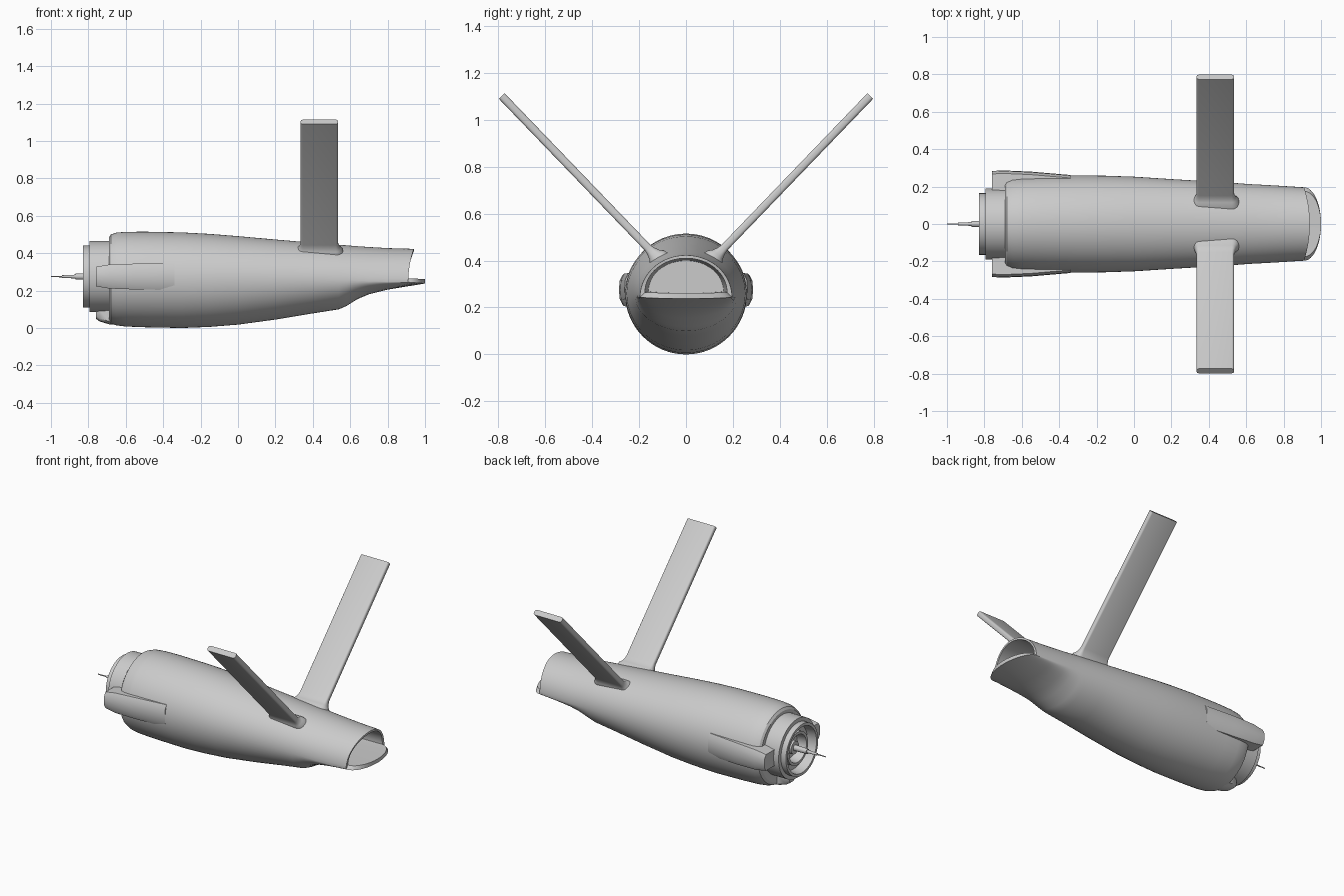
import bpy, bmesh, math
from mathutils import Vector

if "Cube" in bpy.data.objects:
    bpy.data.objects.remove(bpy.data.objects["Cube"])

grey = bpy.data.materials.new("plain_grey")
grey.use_nodes = True
grey.diffuse_color = (0.6, 0.6, 0.6, 1)
grey.node_tree.nodes["Principled BSDF"].inputs["Base Color"].default_value = (0.6, 0.6, 0.6, 1)

SEG = 64
AXIS_Z = 0.275


def loft(name, rings, angle=30):
    """Skin a list of equal-length point rings and cap both ends."""
    bm = bmesh.new()
    loops = [[bm.verts.new(p) for p in ring] for ring in rings]
    n = len(loops[0])
    for a, b in zip(loops, loops[1:]):
        for i in range(n):
            j = (i + 1) % n
            bm.faces.new((a[i], a[j], b[j], b[i]))
    bm.faces.new(loops[0])
    bm.faces.new(loops[-1])
    bmesh.ops.recalc_face_normals(bm, faces=bm.faces)
    mesh = bpy.data.meshes.new(name)
    bm.to_mesh(mesh)
    bm.free()
    mesh.materials.append(grey)
    obj = bpy.data.objects.new(name, mesh)
    bpy.context.collection.objects.link(obj)
    bpy.ops.object.select_all(action='DESELECT')
    obj.select_set(True)
    bpy.context.view_layer.objects.active = obj
    bpy.ops.object.shade_smooth_by_angle(angle=math.radians(angle))
    return obj


def lathe(name, profile):
    """Revolve (x, radius) pairs about the engine axis."""
    angles = [2 * math.pi * i / SEG for i in range(SEG)]
    return loft(name, [[(x, r * math.cos(a), AXIS_Z + r * math.sin(a)) for a in angles]
                       for x, r in profile])


def section(x, w, mid, top, bottom, rear=False):
    """Body ring: two half ellipses joined at height mid; rear shapes the exhaust edge."""
    ring = []
    for i in range(SEG):
        a = 2 * math.pi * i / SEG
        s = math.sin(a)
        z = mid + s * (top - mid if s > 0 else mid - bottom)
        shift = (0.03 * s * s if s > 0 else -0.09 * s) if rear else 0
        ring.append((x + shift, w * math.cos(a), z))
    return ring


# Fuselage with a scooped tail and hollow exhaust
body = [
    (-0.69, 0.19, 0.27, 0.46, 0.08), (-0.69, 0.22, 0.265, 0.485, 0.04),
    (-0.68, 0.235, 0.26, 0.5, 0.025), (-0.65, 0.248, 0.26, 0.51, 0.014),
    (-0.6, 0.254, 0.26, 0.514, 0.008), (-0.5, 0.258, 0.26, 0.515, 0.004),
    (-0.3, 0.26, 0.26, 0.511, 0), (-0.15, 0.258, 0.26, 0.503, 0.006),
    (0, 0.253, 0.26, 0.491, 0.018), (0.2, 0.24, 0.26, 0.473, 0.045),
    (0.4, 0.228, 0.26, 0.456, 0.078), (0.54, 0.219, 0.258, 0.445, 0.1),
    (0.58, 0.216, 0.256, 0.442, 0.118), (0.64, 0.212, 0.253, 0.437, 0.155),
    (0.7, 0.209, 0.25, 0.433, 0.18), (0.8, 0.203, 0.247, 0.427, 0.205),
]
duct = [(0.8, 0.172, 0.265, 0.408, 0.262), (0.6, 0.16, 0.27, 0.4, 0.262)]
rings = [section(*row) for row in body]
rings.append(section(0.91, 0.196, 0.245, 0.423, 0.238, rear=True))
rings.append(section(0.91, 0.175, 0.265, 0.41, 0.262, rear=True))
rings += [section(*row) for row in duct]
loft("fuselage", rings)

# Stepped intake with a recessed centre
lathe("intake_ring", [
    (-0.66, 0.19), (-0.795, 0.19), (-0.795, 0.165), (-0.83, 0.165), (-0.83, 0.148),
    (-0.77, 0.14), (-0.77, 0.105), (-0.8, 0.105), (-0.8, 0.088), (-0.74, 0.08), (-0.74, 0.01)])
lathe("nose_probe", [
    (-0.73, 0.045), (-0.78, 0.04), (-0.78, 0.018), (-0.87, 0.016),
    (-0.87, 0.01), (-0.94, 0.007), (-0.94, 0.004), (-1, 0.003)])


def pod(name, rows, inner, direction, centre):
    """Tapering fairing; rows hold x, half breadth and outer distance from the axis."""
    out = Vector(direction)
    side = Vector((1, 0, 0)).cross(out)
    rings = []
    for x, h, reach in rows:
        outline = [(inner, -h), (reach - 0.016, -h), (reach - 0.003, -0.6 * h), (reach, 0),
                   (reach - 0.003, 0.6 * h), (reach - 0.016, h), (inner, h)]
        rings.append([Vector((x, 0, centre)) + out * d + side * v for d, v in outline])
    return loft(name, rings, 40)


# Side and belly fairings
for label, sign in (("left", 1), ("right", -1)):
    pod("side_fairing_" + label,
        [(-0.76, 0.052, 0.284), (-0.69, 0.064, 0.286), (-0.55, 0.069, 0.28), (-0.34, 0.072, 0.262)],
        0.18, (0, sign, 0), AXIS_Z)
pod("belly_fairing",
    [(-0.76, 0.03, 0.225), (-0.74, 0.045, 0.24), (-0.69, 0.055, 0.255), (-0.5, 0.05, 0.267)],
    0.18, (0, 0, -1), AXIS_Z)


def fin(name, sign):
    """Slanted fin with rounded edges and a flared root."""
    root = Vector((0.435, sign * 0.125, 0.415))
    tip = Vector((0.435, sign * 0.786, 1.102))
    span = (tip - root).normalized()
    chord = Vector((1, 0, 0))
    thick = span.cross(chord)
    length = (tip - root).length
    rings = []
    for d, grow in ((-0.05, 0.035), (0, 0.025), (0.015, 0.012), (0.035, 0.004),
                    (0.055, 0), (length, 0)):
        ring = []
        for k in range(4):
            sx, st = ((1, 1), (-1, 1), (-1, -1), (1, -1))[k]
            for step in range(5):
                a = math.pi / 2 * (k + step / 4)
                ring.append(root + span * d
                            + chord * (sx * 0.088 + (0.012 + grow) * math.cos(a))
                            + thick * (st * 0.005 + (0.012 + grow) * math.sin(a)))
        rings.append(ring)
    return loft(name, rings, 35)


fin("fin_left", 1)
fin("fin_right", -1)
